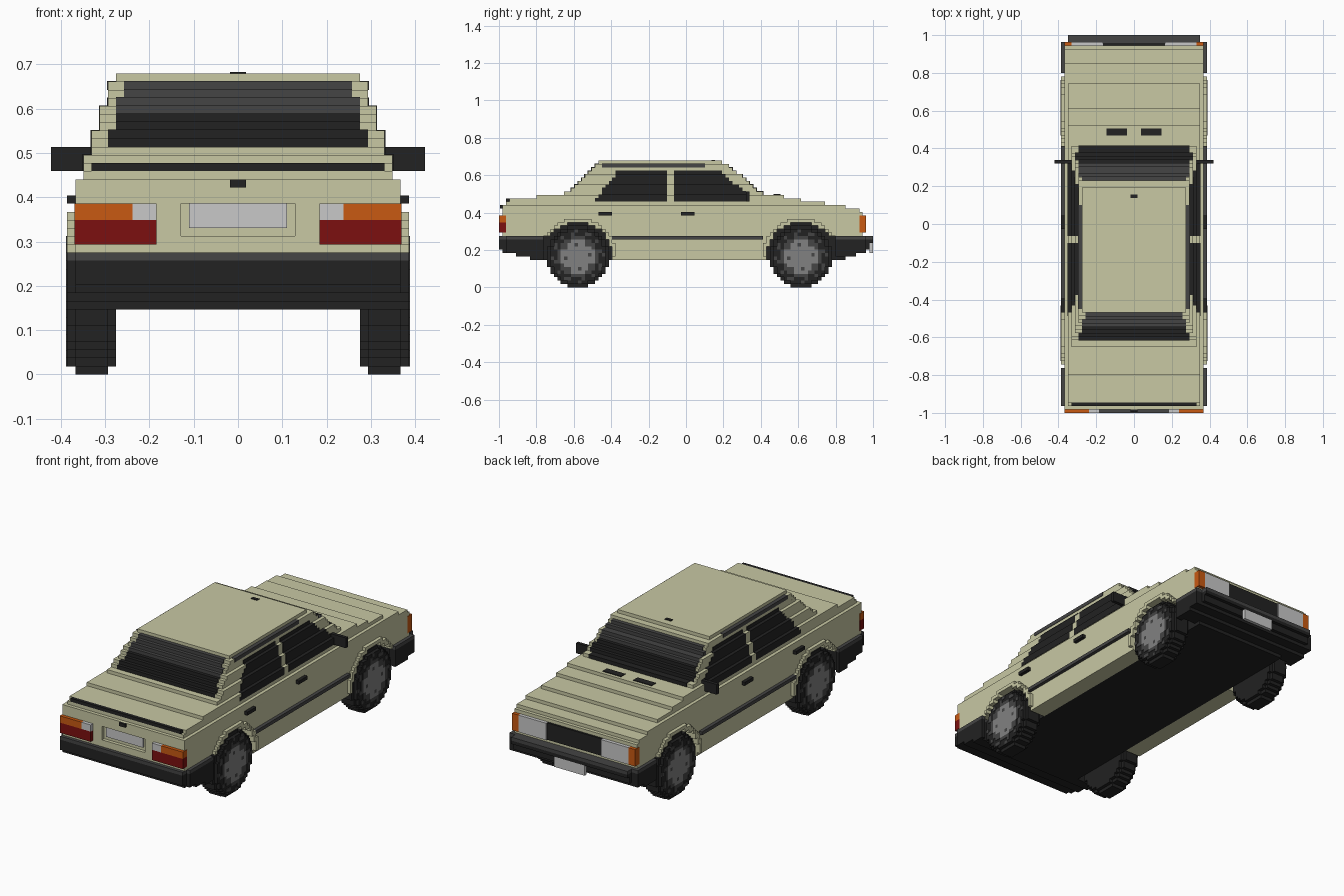
import bpy, bmesh, math

cube = bpy.data.objects.get("Cube")
if cube:
    bpy.data.objects.remove(cube)

V = 2 / 109          # size of one block
MID = 54.5           # block index at y = 0
REAR, FRONT = 23, 88  # axle positions in blocks

COLOURS = {
    "paint": (0.58, 0.58, 0.37), "black": (0.016, 0.016, 0.016),
    "dark_grey": (0.058, 0.058, 0.058), "rim_grey": (0.22, 0.22, 0.22),
    "pale_grey": (0.58, 0.58, 0.58), "red": (0.2, 0.005, 0.005),
    "orange": (0.58, 0.1, 0.006),
}
MATS = {}
for name, rgb in COLOURS.items():
    m = bpy.data.materials.new(name)
    m.use_nodes = True
    m.diffuse_color = (*rgb, 1)
    m.node_tree.nodes["Principled BSDF"].inputs["Base Color"].default_value = (*rgb, 1)
    MATS[name] = m


class Part:
    """Collects block-aligned boxes into one object."""

    def __init__(self, name):
        self.name, self.bm, self.slots = name, bmesh.new(), []

    def box(self, x0, x1, y0, y1, z0, z1, colour="paint", mirror=False):
        if colour not in self.slots:
            self.slots.append(colour)
        spans = [(x0, x1), (-x1, -x0)] if mirror else [(x0, x1)]
        for a, b in spans:
            made = bmesh.ops.create_cube(self.bm, size=1)["verts"]
            for v in made:
                v.co.x = (b if v.co.x > 0 else a) * V
                v.co.y = ((y1 if v.co.y > 0 else y0) - MID) * V
                v.co.z = (z1 if v.co.z > 0 else z0) * V
            for f in {f for v in made for f in v.link_faces}:
                f.material_index = self.slots.index(colour)

    def wide(self, half, *rest):
        self.box(-half, half, *rest)

    def finish(self):
        mesh = bpy.data.meshes.new(self.name)
        self.bm.to_mesh(mesh)
        self.bm.free()
        for s in self.slots:
            mesh.materials.append(MATS[s])
        bpy.context.collection.objects.link(bpy.data.objects.new(self.name, mesh))


def chord(radius, row):
    return round(math.sqrt(max(0, radius ** 2 - (row + 0.5 - 9) ** 2)))


# Floor and inner wheel wells
p = Part("chassis")
p.wide(15, 9, 101, 8, 10, "black")
p.wide(15, 3, 105, 10, 19, "black")
p.finish()

# Lower sides with round wheel openings
p = Part("lower_sides")
for k in range(8, 19):
    c = chord(10, k)
    p.box(15, 20, REAR + c, FRONT - c, k, k + 1, "paint", True)
    if k >= 15:
        p.box(15, 20, 2, REAR - c, k, k + 1, "paint", True)
        p.box(15, 20, FRONT + c, 106, k, k + 1, "paint", True)
p.finish()

# Raised wheel arch lips
p = Part("wheel_arch_lips")
for axle in (REAR, FRONT):
    for k in range(9, 20):
        for j in range(axle - 12, axle + 12):
            r = math.hypot(j + 0.5 - axle, k + 0.5 - 9)
            inner_side = (j > axle) == (axle == REAR)
            if 10 <= r < 11.2 and (k >= 15 or inner_side):
                p.box(20, 21, j, j + 1, k, k + 1, "paint", True)
p.finish()

# Shoulders, bonnet and boot, stepping up row by row
p = Part("upper_body")
for k, y0, y1, half in ((19, 2, 106, 20), (20, 2, 106, 20), (21, 2, 106, 20),
                        (22, 2, 105, 20), (23, 2, 101, 20), (24, 2, 95, 19),
                        (25, 3, 88, 19), (26, 11, 83, 19), (27, 19, 77, 18)):
    p.wide(half, y0, y1, k, k + 1)
p.wide(20, 105, 106, 15, 19)
p.wide(20, 2, 3, 15, 19)
p.finish()

# Rear panel with a recess for the plate
p = Part("rear_panel")
p.box(7, 20, 1, 2, 15, 24, "paint", True)
p.wide(7, 1, 2, 15, 17)
p.wide(7, 1, 2, 21, 24)
p.wide(6, 1.5, 2, 18, 21, "pale_grey")
p.finish()


# Cabin
def cabin_half(k):
    return 19 if k < 27 else 18 if k < 30 else 17 if k < 33 else 16 if k < 36 else 15


def cabin_end(k):
    return 65 if k == 36 else 67 + round((35 - k) * 1.2)


def glass_half(k):
    return 16 if k < 30 else 15 if k < 34 else 14


p = Part("cabin")
for k in range(28, 37):
    p.wide(cabin_half(k), k - 7, cabin_end(k), k, k + 1)
p.finish()

p = Part("rear_window")
for k in range(28, 36):
    p.wide(glass_half(k), k - 7.15, k - 6, k, k + 1.1, "dark_grey" if k > 31 else "black")
p.finish()

p = Part("windscreen")
for k in range(27, 35):
    half = 16 if k == 27 else glass_half(k) + 1
    p.wide(half, cabin_end(k + 1), cabin_end(k) + 0.15, k, k + 1.1,
           "dark_grey" if k > 30 else "black")
p.finish()

p = Part("side_windows")
for k in range(25, 34):
    h = cabin_half(k)
    p.box(h - 1, h + 0.12, 28 + round((k - 25) * 0.8), 49, k, k + 1.08, "black", True)
    p.box(h - 1, h + 0.12, 51, 73 - max(0, round((k - 26) * 1.15)), k, k + 1.08, "black", True)
p.finish()

# Trim on the sides, roof and bonnet
p = Part("trim")
p.box(15, 16.12, 30, 60, 35, 36.1, "dark_grey", True)
p.box(20, 21, 33, 77, 14, 15, "dark_grey", True)
for j in (29, 53):
    p.box(20, 21, j, j + 4, 21, 22, "black", True)
p.box(2, 8, 80, 82, 27, 27.2, "black", True)
p.wide(1, 62, 63, 37, 37.2, "black")
p.wide(18, 2, 3, 25, 26, "black")
p.wide(1, 0.3, 1, 23, 24, "black")
p.finish()

p = Part("door_mirrors")
p.box(18, 23, 72, 73, 25, 28, "black", True)
p.finish()

# Bumpers
p = Part("rear_bumper")
for z0, z1, y0, colour in ((14, 15, 0, "dark_grey"), (11, 14, 0, "black"),
                           (10, 11, 1, "black"), (9, 10, 5, "black"), (8, 9, 9, "black")):
    p.wide(20, y0, 12, z0, z1, colour)
    p.box(20, 21, max(y0, 2), 13, z0, z1, colour, True)
p.finish()

p = Part("front_bumper")
for z0, z1, y1, colour in ((14, 15, 109, "dark_grey"), (13, 14, 109, "black"),
                           (11, 13, 108, "black"), (10, 11, 107, "black"),
                           (9, 10, 104, "black")):
    p.wide(19, 99, y1, z0, z1, colour)
    p.box(19, 21, 98, min(y1, 107), z0, z1, colour, True)
p.wide(5, 108, 109, 10, 13, "pale_grey")
p.finish()

# Lamps and grille
p = Part("rear_lamps")
p.box(10, 20.1, 0, 2, 16, 19, "red", True)
p.box(13, 20.1, 0, 2, 19, 21, "orange", True)
p.box(10, 13, 0, 2, 19, 21, "pale_grey", True)
p.finish()

p = Part("front_lamps")
p.box(9, 18, 105, 107, 16, 21, "pale_grey", True)
p.box(18, 20.1, 105, 107, 16, 21, "orange", True)
p.finish()

p = Part("grille")
p.wide(9, 105, 106.6, 16, 21, "black")
p.finish()

# Wheels: stepped tyre with a blocky rim pattern on the outer face
for label, axle in (("rear_wheels", REAR), ("front_wheels", FRONT)):
    p = Part(label)
    for k in range(18):
        for radius, x0, x1 in ((9, 16, 20), (8, 15, 21)):
            c = chord(radius, k)
            if c and abs(k + 0.5 - 9) < radius:
                p.box(x0, x1, axle - c, axle + c, k, k + 1, "black", True)
        for j in range(-8, 8):
            r = math.hypot(j + 0.5, k + 0.5 - 9)
            turn = math.atan2(k + 0.5 - 9, j + 0.5)
            spoke_gap = 3 < r < 4.4 and math.sin(turn * 8) > 0.4
            if r < 4.8:
                colour = "dark_grey" if spoke_gap else "rim_grey"
            elif r < 5.8 or (6.6 < r < 7.6 and math.sin(turn * 12) > 0):
                colour = "dark_grey"
            else:
                continue
            p.box(20.9, 21.15, axle + j, axle + j + 1, k, k + 1, colour, True)
    p.finish()
